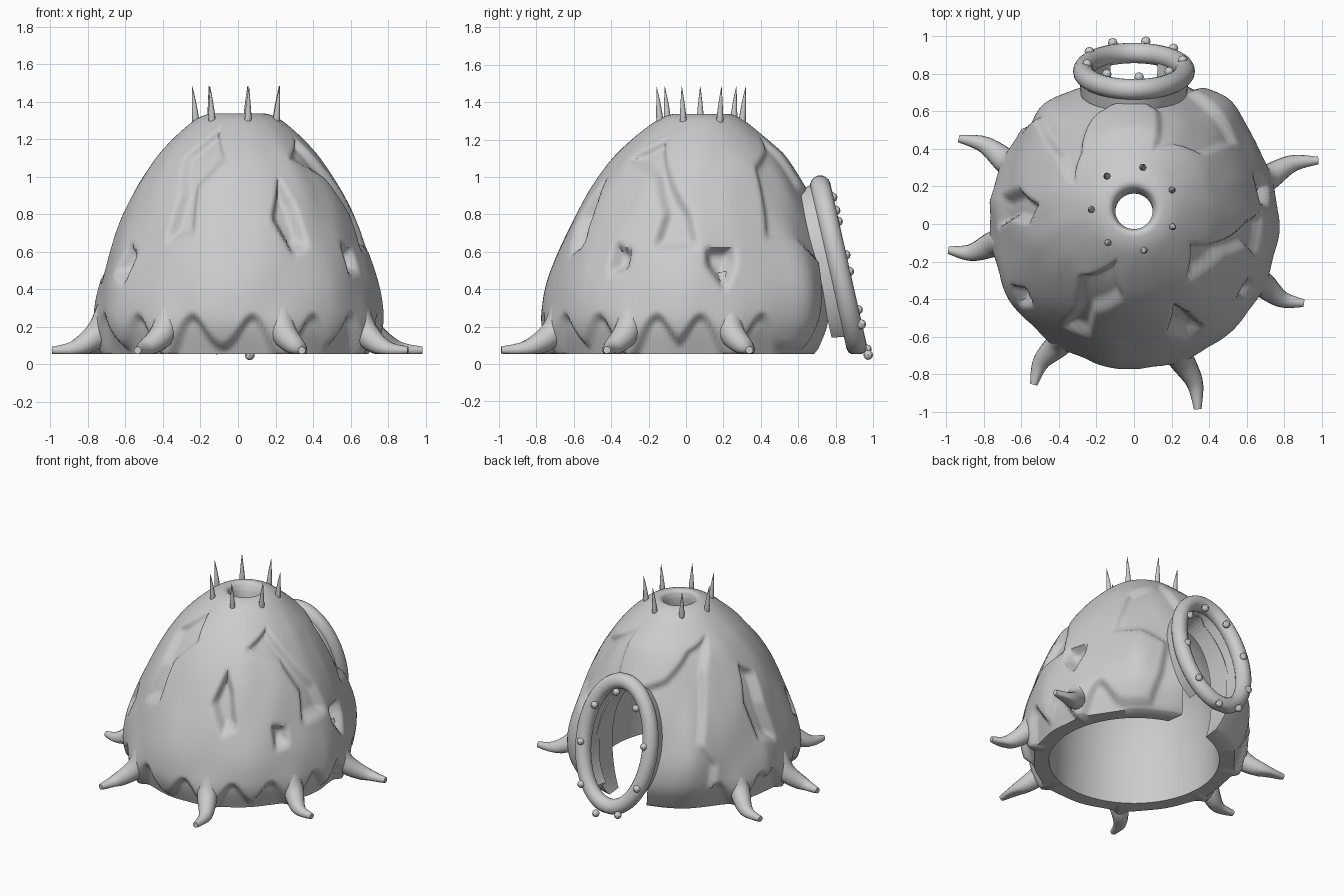
import bpy, bmesh, math
from mathutils import Vector, noise
from mathutils.geometry import intersect_point_line

if "Cube" in bpy.data.objects:
    bpy.data.objects.remove(bpy.data.objects["Cube"])

FLOOR = 0.055
GREY = (0.6, 0.6, 0.6, 1)
mat = bpy.data.materials.new("stone grey")
mat.use_nodes = True
mat.diffuse_color = GREY
mat.node_tree.nodes["Principled BSDF"].inputs["Base Color"].default_value = GREY


def finish(obj, angle=40):
    obj.data.materials.clear()
    obj.data.materials.append(mat)
    bpy.ops.object.select_all(action='DESELECT')
    obj.select_set(True)
    bpy.context.view_layer.objects.active = obj
    bpy.ops.object.shade_smooth_by_angle(angle=math.radians(angle))
    return obj


def loft(name, loops, close=False, caps=False):
    """Skin a row of equal closed loops of points."""
    bm = bmesh.new()
    rows = [[bm.verts.new(p) for p in loop] for loop in loops]
    pairs = list(zip(rows, rows[1:])) + ([(rows[-1], rows[0])] if close else [])
    for a, b in pairs:
        for i in range(len(a)):
            j = (i + 1) % len(a)
            bm.faces.new((a[i], a[j], b[j], b[i]))
    if caps:
        bm.faces.new(rows[0])
        bm.faces.new(rows[-1])
    bmesh.ops.recalc_face_normals(bm, faces=bm.faces)
    mesh = bpy.data.meshes.new(name)
    bm.to_mesh(mesh)
    bm.free()
    obj = bpy.data.objects.new(name, mesh)
    bpy.context.collection.objects.link(obj)
    return obj


def smooth_path(points, steps):
    """Catmull-Rom curve through the points."""
    p = [Vector(q) for q in points]
    p = [p[0]] + p + [p[-1]]
    out = []
    for a, b, c, d in zip(p, p[1:], p[2:], p[3:]):
        for k in range(steps):
            t = k / steps
            out.append(b + (c - a) * t / 2 + (a * 2 - b * 5 + c * 4 - d) * t * t / 2
                       + (b * 3 - a - c * 3 + d) * t ** 3 / 2)
    return out + [p[-1]]


def tube(name, points, radii, sides, steps):
    """Tapered tube along a path, flattened where it meets the floor."""
    path = smooth_path(points, steps)
    size = smooth_path([(r, 0) for r in radii], steps)
    loops = []
    for i, c in enumerate(path):
        along = path[min(i + 1, len(path) - 1)] - path[max(i - 1, 0)]
        q = along.to_track_quat('Z', 'Y')
        ring = []
        for k in range(sides):
            a = math.tau * k / sides
            v = c + q @ Vector((math.cos(a), math.sin(a), 0)) * size[i].x
            v.z = max(v.z, FLOOR)
            ring.append(v)
        loops.append(ring)
    return finish(loft(name, loops, caps=True), 50)


# Roots: direction in degrees, reach
ROOTS = [(154, 1.04), (188, 1.0), (238, 1.01), (289, 1.045), (335, 1.0), (19, 1.04)]

# Sunken patches of the dome skin, outlined as (degrees, height)
patches = []


def sink(depth, *outline):
    patches.append((depth, outline, sum(p[0] for p in outline) / len(outline)))


sink(.05, (-110, 1.25), (-131, 1.1), (-122, .9), (-124, .66), (-112, .7), (-114, .95), (-99, 1.1))
sink(.07, (-65, .97), (-72, .78), (-64, .6), (-57, .64), (-60, .85))
sink(.05, (-50, 1.1), (-28, 1.19), (-14, 1), (0, .8), (4, .63), (-15, .62), (-12, .8), (-22, 1))
sink(.08, (9, .61), (21, .61), (21, .54), (16, .41), (9, .53))
sink(.035, (72, 1.2), (43, 1.05), (38, .68), (54, .65), (66, .55), (63, .3), (56, 0), (92, 0),
     (92, .85), (78, .95))
sink(.04, (88, 0), (130, 0), (138, .2), (140, .4), (133, .55), (136, .75), (140, 1), (152, 1.18),
     (130, 1.12), (112, .95), (88, .85))
sink(.06, (172, .97), (165, .75), (169, .5), (181, .45), (178, .7), (181, .9))
sink(.07, (-148, .63), (-142, .58), (-145, .44), (-152, .5))
sink(.07, (-35, .63), (-27, .6), (-27, .51), (-34, .49))


def turn(a, b):
    return (a - b + 180) % 360 - 180


def bell(x, width):
    return math.exp(-(x / width) ** 2)


def depth_inside(outline, mid, deg, z, r):
    """Signed distance to an outline unrolled on the dome, positive inside."""
    k = math.radians(1) * r
    p = Vector((turn(deg, mid) * k, z))
    pts = [Vector(((a - mid) * k, h)) for a, h in outline]
    inside, best = False, 9
    for a, b in zip(pts, pts[1:] + pts[:1]):
        if (a.y > p.y) != (b.y > p.y) and p.x < a.x + (b.x - a.x) * (p.y - a.y) / (b.y - a.y):
            inside = not inside
        near, t = intersect_point_line(p, a, b)
        near = a.lerp(b, min(max(t, 0), 1)).to_2d()
        best = min(best, (p - near).length)
    return best if inside else -best


def ease(d, width):
    t = min(max(d / width + .4, 0), 1)
    return t * t * (3 - 2 * t)


def back_bulge(deg, z):
    return .09 * bell(turn(deg, 88), 45) * bell(z - .72, .55) * min(1, max(0, 1.33 - z) * 5)


def skin_offset(deg, z, r):
    if z > 1.3:
        return 0
    off = 0
    for depth, outline, mid in patches:
        if abs(turn(deg, mid)) < 60:
            off = max(off, depth * ease(depth_inside(outline, mid, deg, z, r), .055))
    # scalloped lower edge, swellings at the roots, between them and beside the door
    d = min(abs(turn(deg, a)) for a, _ in ROOTS)
    edge = .09 + .17 * bell(d - 13, 7) - .06 * bell(d, 5)
    off = max(off, .045 * ease(edge - z, .06))
    swell = .025 * bell(d, 8) * bell(z - .15, .2)
    swell += .03 * (1 - bell(d, 16)) * bell(z - .33, .25)
    swell += .045 * (bell(turn(deg, 52), 9) + bell(turn(deg, 128), 9)) * bell(z - .45, .3)
    a = math.radians(deg)
    lump = noise.noise(Vector((math.cos(a), math.sin(a), z)) * 3.2) * .01
    return (swell + lump) * min(1, (1.3 - z) * 4) - off


# Dome shell with open top and floor
outer = smooth_path([(.715, FLOOR), (.752, .2), (.745, .33), (.712, .5), (.65, .7), (.562, .9),
                     (.455, 1.08), (.35, 1.2), (.235, 1.3), (.16, 1.335), (.12, 1.33), (.1, 1.29)], 8)
inner = smooth_path([(.1, 1.22), (.2, 1.17), (.35, 1.02), (.5, .75), (.56, .45), (.575, FLOOR)], 4)
SEGS = 260
loops = []
for i, p in enumerate(outer + inner):
    row = []
    for k in range(SEGS):
        deg = 360 * k / SEGS
        r, z = p.x, p.y
        if i < len(outer) - 16:
            r += skin_offset(deg, z, r) + back_bulge(deg, z)
        elif i >= len(outer) + 8:
            r += back_bulge(deg, z) * .5
        a = math.radians(deg)
        row.append((r * math.cos(a), r * math.sin(a) + .075 * (z / 1.3) ** 3, z))
    loops.append(row)
dome = loft("dome_shell", loops, close=True)

# Leaning oval doorway at the back, open at the floor
CENTRE = Vector((0, .815, .525))
UP = Vector((0, -.22, .975)).normalized()
OUT = Vector((0, .975, .22)).normalized()


def oval(wide, tall, out, drop=0, floor=FLOOR, count=64):
    pts = []
    for k in range(count):
        a = math.tau * k / count
        v = CENTRE + Vector((wide * math.cos(a), 0, -drop)) + UP * tall * math.sin(a) + OUT * out
        v.z = max(v.z, floor)
        pts.append(v)
    return pts


cutter = loft("door_cutter", [oval(.225, .47, out, .085, -1) for out in (-.5, .2)], caps=True)
cutter.hide_render = True
cut = dome.modifiers.new("door", 'BOOLEAN')
cut.operation, cut.object, cut.solver = 'DIFFERENCE', cutter, 'EXACT'
finish(dome, 55)
bpy.ops.object.modifier_apply(modifier=cut.name)
bpy.data.objects.remove(cutter)

# Arch joining the ring to the dome
edges = [oval(.295, .465, 0), oval(.285, .44, -.12), oval(.22, .385, -.12), oval(.23, .4, 0)]
finish(loft("door_neck", [[e[k] for e in edges] for k in range(-10, 43)], caps=True))
T = .055
finish(loft("door_ring", [oval(.27 + T * math.cos(b), .44 + T * math.cos(b), T * math.sin(b))
                          for b in (math.tau * k / 16 for k in range(16))], close=True), 60)

# Studs round the door ring
for k in range(9):
    a = math.radians(40 * k - 76)
    spot = Vector((0, .88, .465)) + Vector((.26 * math.cos(a), 0, 0)) + UP * .44 * math.sin(a)
    bpy.ops.mesh.primitive_uv_sphere_add(segments=8, ring_count=6, radius=.026, location=spot)
    bpy.context.object.name = f"door_stud_{k + 1}"
    finish(bpy.context.object)

# Roots spreading over the floor
for n, (deg, reach) in enumerate(ROOTS):
    a = math.radians(deg)
    way, side = Vector((math.cos(a), math.sin(a), 0)), Vector((-math.sin(a), math.cos(a), 0))
    bend = .03 if n % 2 else -.03
    stops = [(.63, .48), (.69, .31), (.75, .17), ((.76 + reach) / 2, .085), (reach, .075)]
    path = [way * r + side * bend * (i == 3) + Vector((0, 0, z)) for i, (r, z) in enumerate(stops)]
    tube(f"root_{n + 1}", path, (.05, .065, .07, .046, .02), 14, 6)

# Crown of spikes round the top opening
for k in range(7):
    a = math.radians(78 + k * 360 / 7)
    way = Vector((math.cos(a), math.sin(a), 0))
    path = [Vector((0, .08, z)) + way * r for r, z in ((.225, 1.27), (.227, 1.31), (.235, 1.4), (.245, 1.485))]
    tube(f"spike_{k + 1}", path, (.014, .019, .011, .001), 8, 3)
